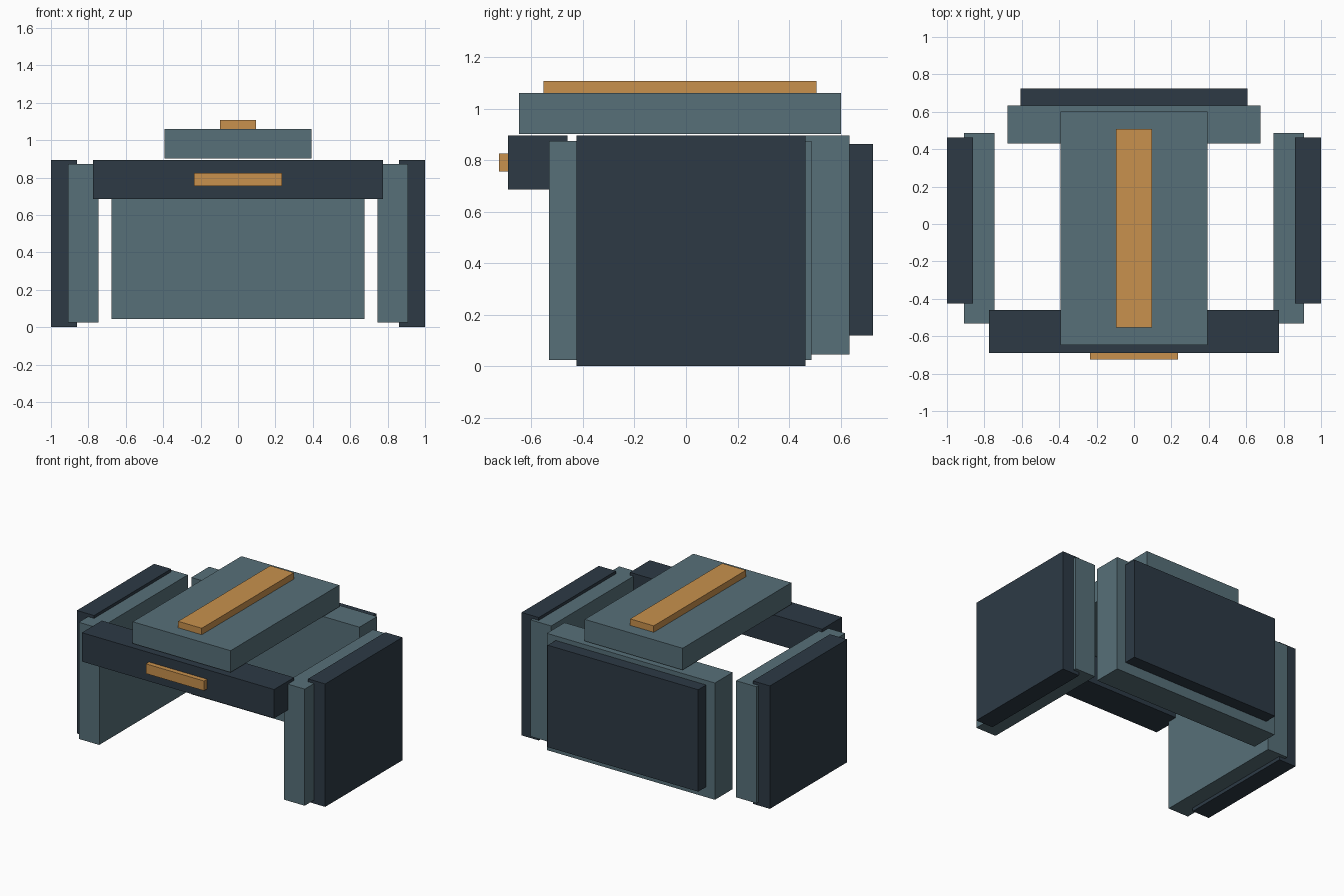
import bpy
import bmesh
from mathutils import Vector

cube = bpy.data.objects.get("Cube")
if cube:
    bpy.data.objects.remove(cube, do_unlink=True)


def material(name, rgb):
    mat = bpy.data.materials.new(name)
    mat.use_nodes = True
    colour = (*rgb, 1)
    mat.diffuse_color = colour
    mat.node_tree.nodes["Principled BSDF"].inputs["Base Color"].default_value = colour
    return mat


teal = material("slate teal", (0.095, 0.16, 0.19))
navy = material("dark navy", (0.026, 0.042, 0.06))
amber = material("amber", (0.58, 0.283, 0.075))


def box(name, x, y, z, mat):
    """Box spanning the given (low, high) range on each axis."""
    bm = bmesh.new()
    bmesh.ops.create_cube(bm, size=1)
    low, high = (Vector(corner) for corner in zip(x, y, z))
    for v in bm.verts:
        v.co = Vector(l + (c + 0.5) * (h - l) for l, h, c in zip(low, high, v.co))
    mesh = bpy.data.meshes.new(name)
    bm.to_mesh(mesh)
    bm.free()
    mesh.materials.append(mat)
    obj = bpy.data.objects.new(name, mesh)
    bpy.context.collection.objects.link(obj)
    return obj


def centred(name, half_width, y, z, mat):
    return box(name, (-half_width, half_width), y, z, mat)


# Side walls with overlapping outer plates
for side, s in (("left", 1), ("right", -1)):
    box(side + "_side_wall", sorted((0.745 * s, 0.91 * s)), (-0.532, 0.487), (0.025, 0.874), teal)
    box(side + "_outer_plate", sorted((0.862 * s, s)), (-0.425, 0.463), (0, 0.895), navy)

# Back wall and its plate
centred("back_wall", 0.677, (0.43, 0.634), (0.045, 0.895), teal)
centred("back_plate", 0.606, (0.58, 0.725), (0.12, 0.862), navy)

# Front beam and its accent
centred("front_beam", 0.774, (-0.69, -0.46), (0.685, 0.895), navy)
centred("front_accent", 0.234, (-0.725, -0.685), (0.755, 0.826), amber)

# Raised top slab and its stripe
centred("top_slab", 0.394, (-0.648, 0.602), (0.902, 1.06), teal)
centred("top_stripe", 0.095, (-0.553, 0.507), (1.055, 1.107), amber)
